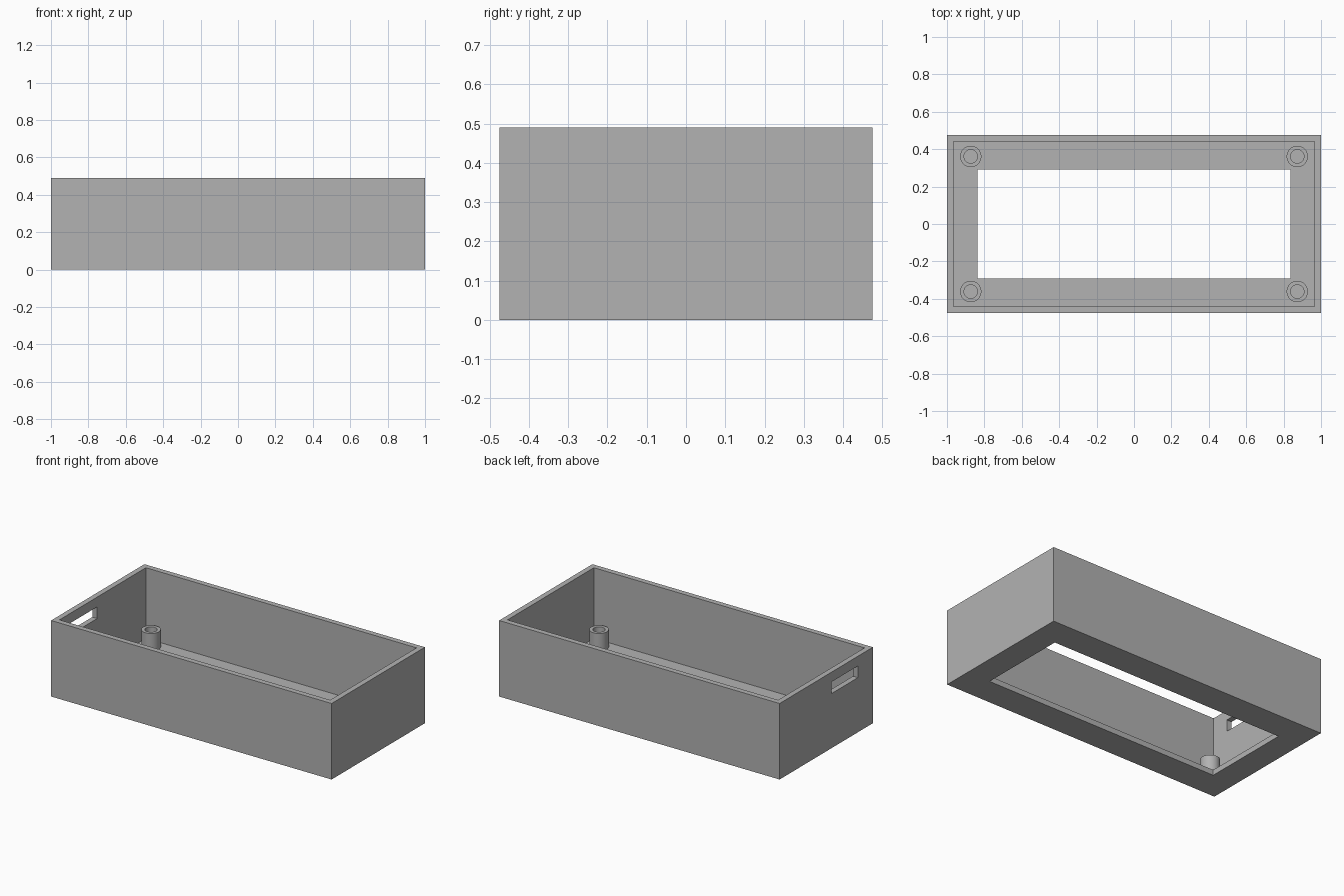
import bpy
import bmesh
from math import cos, sin, tau

old = bpy.data.objects.get("Cube")
if old:
    bpy.data.objects.remove(old, do_unlink=True)

LENGTH, WIDTH, HEIGHT = 2.0, 0.95, 0.49
WALL = 0.035
POST_X, POST_Y, POST_TOP = 0.873, 0.361, 0.147
POST_R, HOLE_R = 0.057, 0.036
SIDES = 32

grey = bpy.data.materials.new("plain_grey")
grey.use_nodes = True
colour = (0.448, 0.448, 0.448, 1)
grey.diffuse_color = colour
grey.node_tree.nodes["Principled BSDF"].inputs["Base Color"].default_value = colour


def add_object(name, bm):
    bmesh.ops.recalc_face_normals(bm, faces=bm.faces)
    mesh = bpy.data.meshes.new(name)
    bm.to_mesh(mesh)
    bm.free()
    mesh.materials.append(grey)
    obj = bpy.data.objects.new(name, mesh)
    bpy.context.collection.objects.link(obj)
    return obj


def box(name, low, high):
    bm = bmesh.new()
    bmesh.ops.create_cube(bm, size=1)
    for v in bm.verts:
        v.co = [(a + b) / 2 + c * (b - a) for a, b, c in zip(low, high, v.co)]
    return add_object(name, bm)


def cut(target, cutter):
    cutter.hide_render = True
    mod = target.modifiers.new("cut", "BOOLEAN")
    mod.operation = "DIFFERENCE"
    mod.solver = "EXACT"
    mod.object = cutter
    bpy.context.view_layer.objects.active = target
    bpy.ops.object.modifier_apply(modifier=mod.name)
    bpy.data.objects.remove(cutter, do_unlink=True)


def post(name, x, y):
    # Tube standing on the floor, which closes the hole from below
    profile = [(POST_R, WALL), (POST_R, POST_TOP), (HOLE_R, POST_TOP), (HOLE_R, WALL)]
    bm = bmesh.new()
    rings = [[bm.verts.new((x + r * cos(tau * i / SIDES), y + r * sin(tau * i / SIDES), z))
              for i in range(SIDES)] for r, z in profile]
    for a, b in zip(rings, rings[1:]):
        for i in range(SIDES):
            j = (i + 1) % SIDES
            bm.faces.new((a[i], a[j], b[j], b[i]))
    obj = add_object(name, bm)
    bpy.ops.object.select_all(action="DESELECT")
    obj.select_set(True)
    bpy.context.view_layer.objects.active = obj
    bpy.ops.object.shade_smooth_by_angle()


# Open tray: outer block, hollowed from above
hx, hy = LENGTH / 2, WIDTH / 2
tray = box("tray", (-hx, -hy, 0), (hx, hy, HEIGHT))
cut(tray, box("cavity_cutter", (WALL - hx, WALL - hy, WALL), (hx - WALL, hy - WALL, 1)))

# Window through the floor
cut(tray, box("window_cutter", (-0.837, -0.291, -1), (0.837, 0.291, 0.2)))

# Cable slot through one end wall
cut(tray, box("slot_cutter", (-1.2, -0.322, 0.352), (-0.9, -0.056, 0.427)))

# Screw posts in the corners
for side, sx in (("left", 1), ("right", -1)):
    for end, sy in (("front", -1), ("back", 1)):
        post(f"{end}_{side}_post", sx * POST_X, sy * POST_Y)
